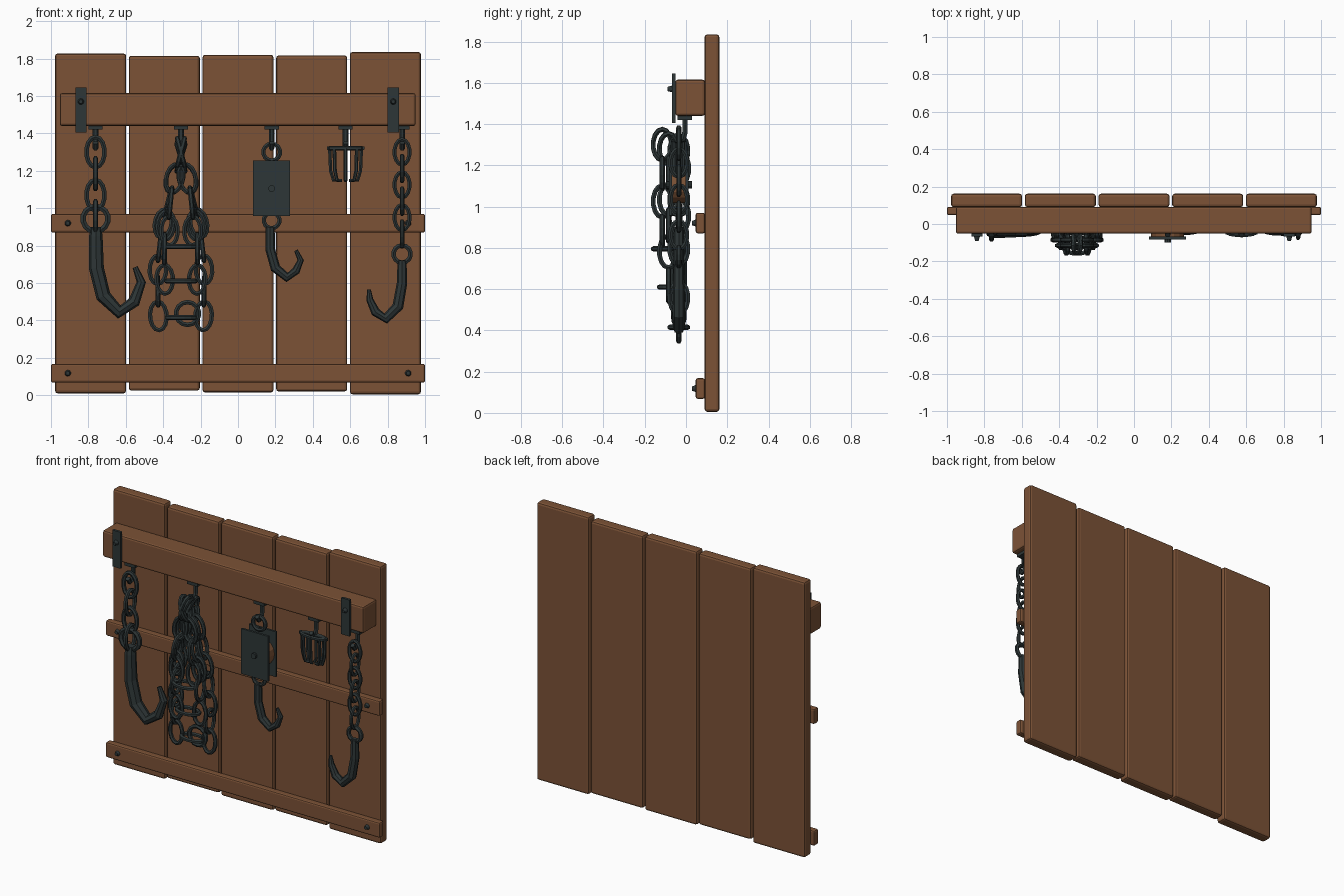
import bpy, bmesh, math
from mathutils import Vector, Matrix

if "Cube" in bpy.data.objects:
    bpy.data.objects.remove(bpy.data.objects["Cube"])


def material(name, rgb):
    m = bpy.data.materials.new(name)
    m.use_nodes = True
    m.diffuse_color = (*rgb, 1)
    m.node_tree.nodes["Principled BSDF"].inputs["Base Color"].default_value = (*rgb, 1)
    return m


WOOD = material("brown_wood", (0.2, 0.085, 0.037))
IRON = material("dark_iron", (0.027, 0.037, 0.038))
X, Y, Z = Vector((1, 0, 0)), Vector((0, 1, 0)), Vector((0, 0, 1))
HANG_Y = -0.035


def finish(bm, name, mat):
    bmesh.ops.recalc_face_normals(bm, faces=bm.faces)
    mesh = bpy.data.meshes.new(name)
    bm.to_mesh(mesh)
    bm.free()
    mesh.materials.append(mat)
    ob = bpy.data.objects.new(name, mesh)
    bpy.context.collection.objects.link(ob)
    return ob


def box(name, lo, hi, mat, bevel=0.0):
    lo, hi = Vector(lo), Vector(hi)
    bm = bmesh.new()
    bmesh.ops.create_cube(bm, size=1, matrix=Matrix.Translation((lo + hi) / 2) @ Matrix.Diagonal((*(hi - lo), 1)))
    ob = finish(bm, name, mat)
    if bevel:
        mod = ob.modifiers.new("bevel", "BEVEL")
        mod.width, mod.segments = bevel, 2
    return ob


def disc(name, x, z, y0, y1, r, mat, sides=10, tip=1.0):
    """Cylinder along y; tip scales the front end."""
    bm = bmesh.new()
    place = Matrix.Translation((x, (y0 + y1) / 2, z)) @ Matrix.Rotation(math.pi / 2, 4, "X")
    bmesh.ops.create_cone(bm, cap_ends=True, segments=sides, radius1=r, radius2=r * tip,
                          depth=abs(y1 - y0), matrix=place)
    return finish(bm, name, mat)


def sweep(bm, pts, radii, normal, sides=6, closed=False):
    """Round tube along a planar path, with a radius at each point."""
    n, rings = len(pts), []
    for i, p in enumerate(pts):
        a = pts[i - 1] if closed or i else p
        b = pts[(i + 1) % n] if closed or i < n - 1 else p
        side = (b - a).normalized().cross(normal)
        r = radii[i] if isinstance(radii, (list, tuple)) else radii
        rings.append([bm.verts.new(p + r * (math.cos(t) * normal + math.sin(t) * side))
                      for t in (math.tau * k / sides for k in range(sides))])
    for i in range(n if closed else n - 1):
        r0, r1 = rings[i], rings[(i + 1) % n]
        for k in range(sides):
            j = (k + 1) % sides
            bm.faces.new((r0[k], r0[j], r1[j], r1[k]))
    if not closed:
        bm.faces.new(rings[0])
        bm.faces.new(rings[-1])


def link(bm, centre, along, normal, length, width, wire):
    """Oval link, or a ring when length equals width (outer sizes)."""
    across = along.cross(normal)
    a, b = length / 2 - wire, width / 2 - wire
    pts = [centre + a * math.cos(t) * along + b * math.sin(t) * across
           for t in (math.tau * k / 14 for k in range(14))]
    sweep(bm, pts, wire, normal, closed=True)


def ring(name, x, z, r, wire):
    bm = bmesh.new()
    link(bm, Vector((x, HANG_Y, z)), Z, Y, 2 * r, 2 * r, wire)
    finish(bm, name, IRON)


def straight_chain(name, x, top, count, pitch, length, width, wire):
    bm = bmesh.new()
    for i in range(count):
        link(bm, Vector((x, HANG_Y, top - i * pitch)), Z, X if i % 2 else Y, length, width, wire)
    finish(bm, name, IRON)


def hanging_loop(name, x, y, top, bottom, half):
    """Chain draped in a narrow loop, with a flat link at the bottom."""
    depth = top - bottom
    path = []
    for i in range(201):
        s = i / 100 - 1
        drop = 1 - abs(s) ** 3 if abs(s) < 0.25 else 1 - max(0, abs(s) - 0.1) / 0.9
        path.append(Vector((x + half * math.sin(math.pi * s) * 0.5 + half * 0.9 * math.sin(math.pi / 2 * max(-1, min(1, s * 4))) * (1 - abs(s)),
                            y, bottom + depth * (1 - drop))))
    dist = [0]
    for a, b in zip(path, path[1:]):
        dist.append(dist[-1] + (b - a).length)
    pairs = max(2, round(dist[-1] / 0.115 / 4) * 2)
    step = dist[-1] / (2 * pairs)
    bm = bmesh.new()
    for k in range(2 * pairs + 1):
        i = min(range(201), key=lambda j: abs(dist[j] - k * step))
        along = (path[min(i + 3, 200)] - path[max(i - 3, 0)]).normalized()
        normal = along.cross(Y) if (k - pairs) % 2 == 0 else Y
        link(bm, path[i], along, normal, 0.18, 0.115, 0.013)
    finish(bm, name, IRON)


def hook(name, pts, radii):
    bm = bmesh.new()
    sweep(bm, [Vector((x, HANG_Y, z)) for x, z in pts], radii, Y, sides=8)
    finish(bm, name, IRON)


# Back planks
for i, (z0, z1) in enumerate([(0.01, 1.827), (0.025, 1.815), (0.015, 1.82), (0.02, 1.817), (0.005, 1.835)]):
    x = (i - 2) * 0.394
    box(f"plank_{i + 1}", (x - 0.19, 0.09, z0), (x + 0.19, 0.162, z1), WOOD, 0.014)

# Rails and hanging beam
for name, z in (("lower_rail", 0.118), ("middle_rail", 0.92)):
    box(name, (-1, 0.047, z - 0.05), (1, 0.092, z + 0.05), WOOD, 0.01)
    for side in (-1, 1):
        disc(f"{name}_bolt", side * 0.91, z, 0.05, 0.03, 0.018, IRON, tip=0.6)
box("hanging_beam", (-0.953, -0.052, 1.44), (0.95, 0.092, 1.615), WOOD, 0.012)

# Iron straps on the beam
for x in (-0.84, 0.83):
    box("beam_strap", (x - 0.03, -0.067, 1.405), (x + 0.03, -0.05, 1.645), IRON)
    disc("strap_bolt", x, 1.57, -0.065, -0.09, 0.017, IRON, tip=0.6)

# Pegs under the beam
for x in (-0.762, -0.305, 0.18, 0.575, 0.878):
    box("peg_plate", (x - 0.038, -0.04, 1.42), (x + 0.038, 0.03, 1.442), IRON)
    bm = bmesh.new()
    sweep(bm, [Vector((x, y, z)) for y, z in
               ((-0.005, 1.43), (-0.005, 1.36), (-0.015, 1.325), (-0.04, 1.32), (-0.06, 1.35))],
          0.015, X)
    finish(bm, "peg", IRON)

# Large hook on a chain
straight_chain("left_chain", -0.762, 1.3, 4, 0.115, 0.19, 0.125, 0.014)
ring("left_hook_ring", -0.762, 0.943, 0.084, 0.017)
hook("left_hook",
     [(-0.76, 0.9), (-0.76, 0.85), (-0.757, 0.68), (-0.72, 0.53), (-0.635, 0.445), (-0.555, 0.5), (-0.517, 0.605), (-0.55, 0.685)],
     [0.03, 0.036, 0.04, 0.04, 0.036, 0.032, 0.025, 0.014])

# Draped chain bundle
hanging_loop("front_chain_loop", -0.305, -0.115, 1.3, 0.795, 0.06)
hanging_loop("middle_chain_loop", -0.305, -0.085, 1.28, 0.61, 0.085)
hanging_loop("back_chain_loop", -0.305, -0.035, 1.27, 0.415, 0.12)
ring("bundle_end_ring", -0.27, 0.437, 0.075, 0.014)

# Pulley block with its hook
ring("pulley_top_ring", 0.18, 1.3, 0.058, 0.013)
for name, y in (("front", -0.075), ("back", 0.005)):
    box(f"pulley_{name}_plate", (0.08, y - 0.007, 0.957), (0.277, y + 0.007, 1.255), IRON)
disc("pulley_wheel", 0.18, 1.105, 0.0, -0.068, 0.088, WOOD, sides=16)
disc("pulley_axle", 0.18, 1.105, 0.03, -0.098, 0.018, IRON)
ring("pulley_lower_ring", 0.18, 0.935, 0.055, 0.013)
hook("pulley_hook",
     [(0.172, 0.9), (0.172, 0.78), (0.2, 0.68), (0.262, 0.63), (0.31, 0.665), (0.335, 0.722), (0.31, 0.775)],
     [0.024, 0.026, 0.027, 0.025, 0.022, 0.017, 0.01])

# Small pronged grapple
bm = bmesh.new()
link(bm, Vector((0.575, HANG_Y, 1.32)), X, Z, 0.2, 0.075, 0.012)
for k in range(8):
    c, s = math.cos(math.tau * k / 8), math.sin(math.tau * k / 8)
    prong = Vector((c, s * 0.35, 0))
    base = Vector((0.575, HANG_Y, 0))
    sweep(bm, [base + prong * r + Z * z for r, z in ((0.085, 1.32), (0.08, 1.2), (0.065, 1.15), (0.03, 1.148))],
          0.01, prong.normalized().cross(Z))
finish(bm, "grapple", IRON)
box("grapple_crossbar", (0.475, -0.045, 1.313), (0.675, -0.025, 1.33), IRON)

# Small hook on a chain
straight_chain("right_chain", 0.877, 1.3, 6, 0.0875, 0.16, 0.105, 0.012)
ring("right_hook_ring", 0.877, 0.755, 0.06, 0.014)
hook("right_hook",
     [(0.877, 0.72), (0.877, 0.6), (0.855, 0.475), (0.79, 0.41), (0.735, 0.445), (0.705, 0.51), (0.7, 0.565)],
     [0.024, 0.028, 0.03, 0.028, 0.025, 0.019, 0.01])
